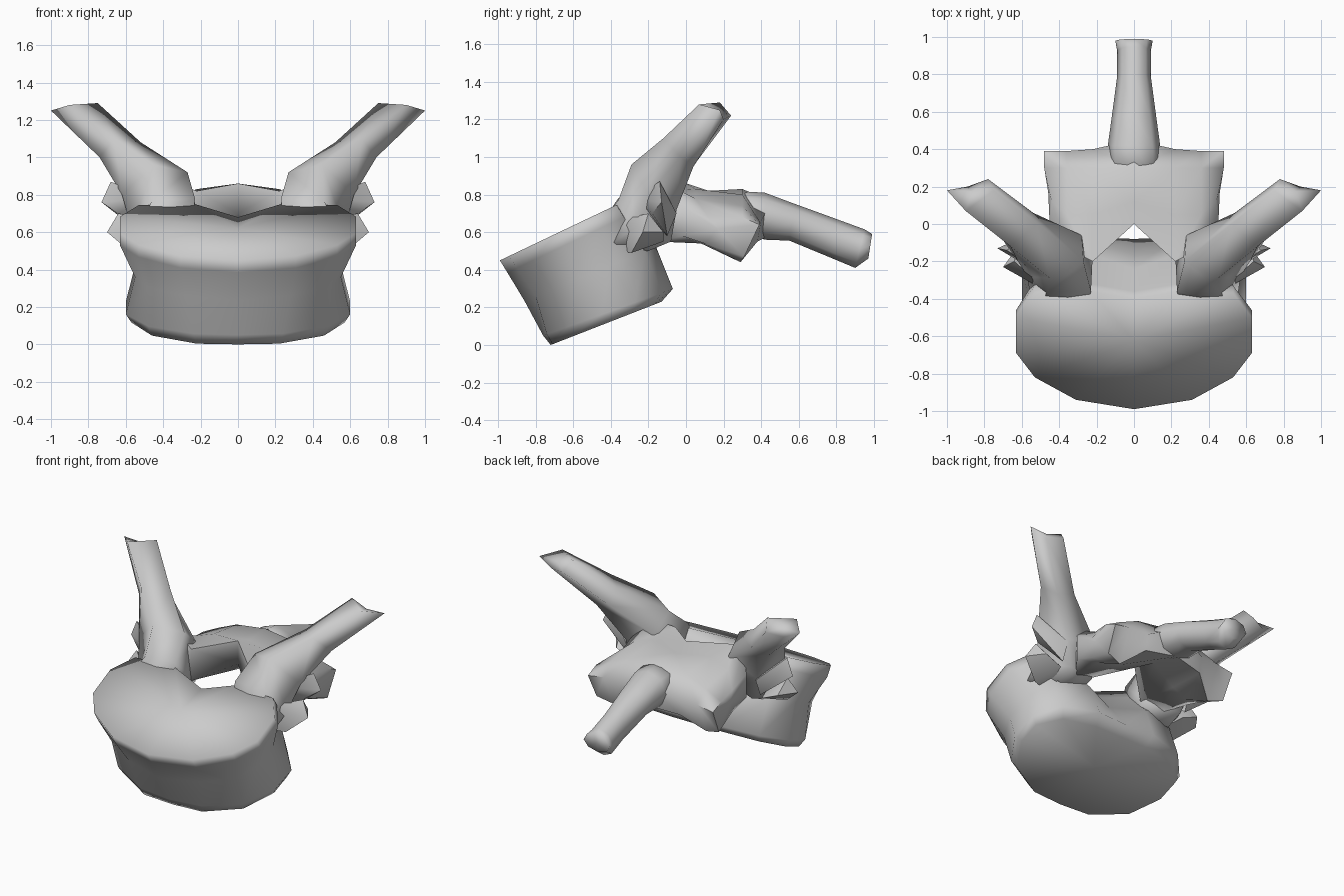
import bpy, bmesh, math
from mathutils import Vector

if "Cube" in bpy.data.objects:
    bpy.data.objects.remove(bpy.data.objects["Cube"])


def finish(name, bm, mirror=False, angle=75):
    bmesh.ops.recalc_face_normals(bm, faces=bm.faces)
    me = bpy.data.meshes.new(name)
    bm.to_mesh(me)
    bm.free()
    ob = bpy.data.objects.new(name, me)
    bpy.context.collection.objects.link(ob)
    bpy.ops.object.select_all(action='DESELECT')
    ob.select_set(True)
    bpy.context.view_layer.objects.active = ob
    bpy.ops.object.shade_smooth_by_angle(angle=math.radians(angle))
    if mirror:
        ob.modifiers.new("mirror", 'MIRROR')
    return ob


def loft(name, rings, mirror=False, cap_start=True, cap_end=True, angle=75):
    """Skin closed rings of equal length, with fan caps."""
    bm = bmesh.new()
    vs = [[bm.verts.new(p) for p in r] for r in rings]
    n = len(rings[0])
    for a, b in zip(vs, vs[1:]):
        for i in range(n):
            j = (i + 1) % n
            bm.faces.new((a[i], a[j], b[j], b[i]))
    for ring, on in ((vs[0], cap_start), (vs[-1], cap_end)):
        if on:
            c = bm.verts.new(sum((v.co for v in ring), Vector()) / n)
            for i in range(n):
                bm.faces.new((ring[i], ring[(i + 1) % n], c))
    return finish(name, bm, mirror, angle)


def hull(name, pts):
    bm = bmesh.new()
    for p in pts:
        bm.verts.new(p)
    bmesh.ops.convex_hull(bm, input=bm.verts)
    return finish(name, bm, True, 50)


def full_ring(half, y0, z0, slope):
    """Half outline (x, y) on a tilted plane, reflected to a closed ring."""
    right = [(x, y, z0 + (y - y0) * slope) for x, y in half]
    return right + [(-x, y, z) for x, y, z in right[-2:0:-1]]


# Vertebral body: tilted drum with a pinched waist and raised rims
bottom = full_ring([(0, -.72), (.22, -.71), (.46, -.6), (.57, -.42), (.57, -.28),
                    (.44, -.17), (.2, -.13), (0, -.13)], -.72, 0, .39)
low_rim = full_ring([(0, -.76), (.24, -.74), (.48, -.63), (.6, -.45), (.6, -.27),
                     (.47, -.13), (.22, -.07), (0, -.08)], -.76, .05, .36)
waist = full_ring([(0, -.86), (.28, -.8), (.48, -.7), (.55, -.56), (.55, -.4),
                   (.48, -.22), (.23, -.16), (0, -.24)], -.85, .24, .41)
top = full_ring([(0, -.99), (.31, -.94), (.53, -.82), (.63, -.69), (.63, -.5),
                 (.53, -.37), (.23, -.36), (0, -.42)], -.99, .45, .476)
top[7] = (0, -.4, .68)
top_rim = [(x, y + .04, z - .065) for x, y, z in top]
loft("vertebral_body", [bottom, low_rim, waist, top_rim, top], angle=100)

# Pedicle flowing into the transverse process, each side
loft("transverse_process", [
    [(.55, -.42, .52), (.5, -.43, .68), (.24, -.4, .68), (.24, -.3, .5), (.45, -.2, .5)],
    [(.57, -.28, .62), (.46, -.36, .77), (.23, -.36, .78), (.22, -.15, .58), (.45, -.08, .55)],
    [(.62, -.2, .8), (.45, -.29, .96), (.27, -.2, .92), (.28, -.06, .8), (.5, -.05, .72)],
    [(.74, -.03, 1.0), (.66, -.12, 1.1), (.52, 0, 1.08), (.54, .06, .98), (.66, .04, .95)],
    [(1.0, .18, 1.25), (.9, .07, 1.28), (.75, .18, 1.29), (.78, .24, 1.22), (.89, .2, 1.2)],
], mirror=True, angle=100)

# Rib facets on the flank of each pedicle
hull("upper_rib_facet", [(.48, -.28, .78), (.5, -.05, .7), (.68, -.14, .87), (.73, -.13, .76),
                         (.64, -.18, .7), (.5, -.1, .58), (.62, -.08, .72)])
hull("lower_rib_facet", [(.45, -.37, .66), (.64, -.2, .7), (.7, -.23, .6), (.57, -.29, .49),
                         (.42, -.35, .5), (.5, -.12, .55), (.62, -.12, .6)])

# Lamina roof with the lower articular lobes, half modelled and mirrored
sections = [
    (0, [(0, .7), (0, .86), (.12, .82), (.3, .83), (.45, .76), (.42, .57), (.2, .62)]),
    (.22, [(-.2, .6), (-.2, .82), (.05, .83), (.3, .8), (.4, .66), (.38, .55), (.12, .56)]),
    (.36, [(-.15, .55), (-.13, .87), (.05, .78), (.3, .74), (.39, .66), (.29, .44), (.08, .54)]),
]
rings = [[(x, y, z) for y, z in s] for x, s in sections]
rings.append([(.45, -.02, .58), (.45, -.02, .74), (.44, .12, .68), (.48, .3, .68),
              (.48, .39, .64), (.47, .31, .47), (.44, .1, .54)])
loft("lamina", rings, mirror=True, cap_start=False)

# Spinous process: tapering bar, (top y, top z, bottom y, bottom z, half width)
spine = []
for yt, zt, yb, zb, w in [(.25, .82, .25, .62, .15), (.42, .81, .42, .56, .14),
                          (.58, .75, .55, .555, .12), (.8, .67, .78, .46, .09),
                          (.95, .615, .9, .41, .09), (.99, .59, .97, .46, .1)]:
    ring = []
    for i in range(8):
        a = math.tau * i / 8
        t = (1 + math.sin(a)) / 2
        ring.append((w * math.cos(a), yb + (yt - yb) * t, zb + (zt - zb) * t))
    spine.append(ring)
loft("spinous_process", spine, angle=100)
